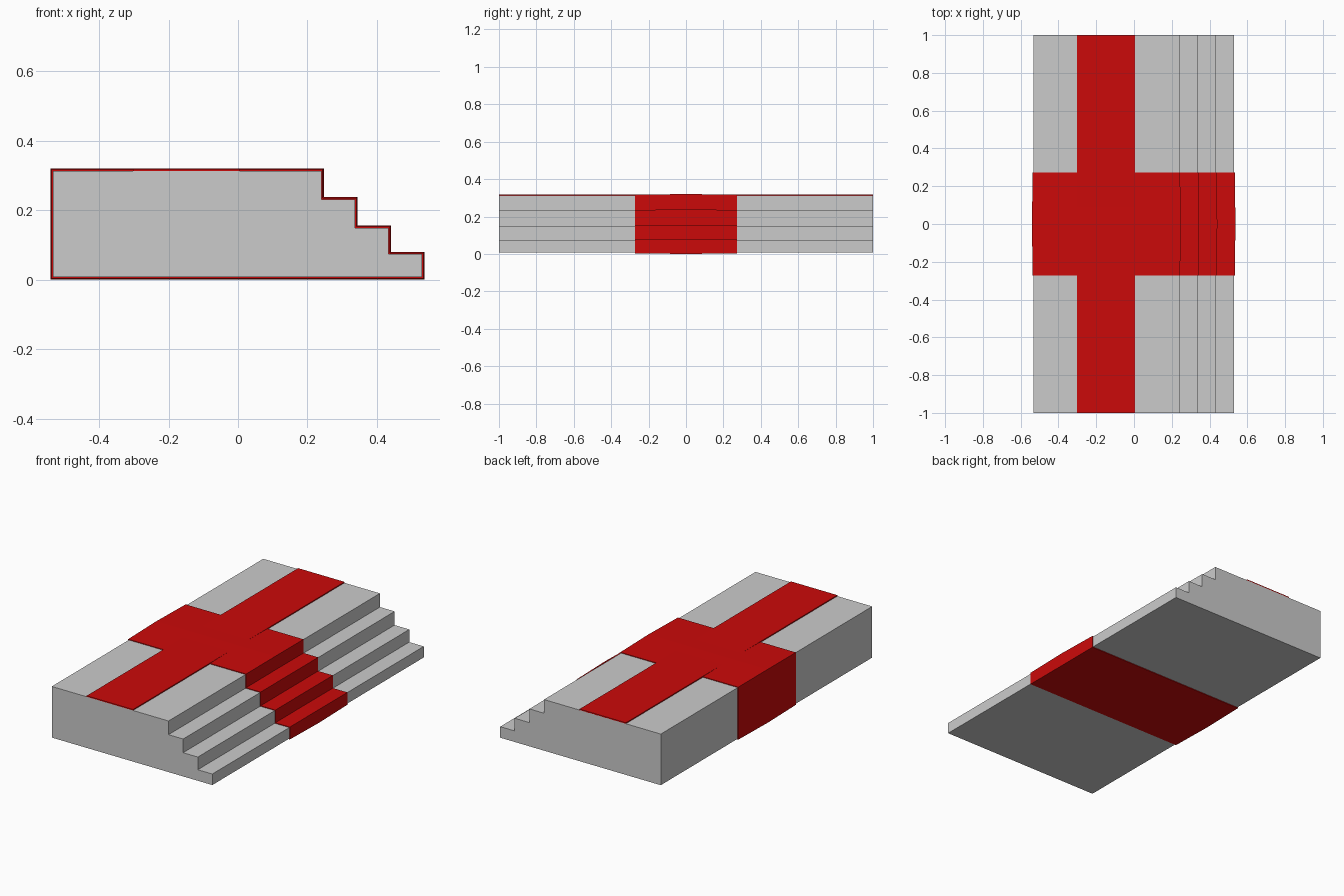
import bpy, bmesh

if "Cube" in bpy.data.objects:
    bpy.data.objects.remove(bpy.data.objects["Cube"])

red = bpy.data.materials.new("carpet_red")
red.diffuse_color = (0.6, 0.003, 0.003, 1)
red.use_nodes = True
red.node_tree.nodes["Principled BSDF"].inputs["Base Color"].default_value = red.diffuse_color

# Side outline of the stepped stage (x, z)
BACK, BASE = -0.533, 0.007
STEPS = [(0.24, 0.313), (0.337, 0.231), (0.434, 0.149), (0.53, 0.073)]


def outline(grow=0.0):
    pts = [(BACK - grow, BASE - grow), (BACK - grow, STEPS[0][1] + grow)]
    for i, (x, z) in enumerate(STEPS):
        below = STEPS[i + 1][1] + grow if i < len(STEPS) - 1 else BASE - grow
        pts += [(x + grow, z + grow), (x + grow, below)]
    return pts


def loft(name, sections, mat=None):
    """Bridge (y, outline) sections along y and cap both ends."""
    bm = bmesh.new()
    rings = [[bm.verts.new((x, y, z)) for x, z in pts] for y, pts in sections]
    n = len(rings[0])
    for a, b in zip(rings, rings[1:]):
        for i in range(n):
            j = (i + 1) % n
            bm.faces.new((a[i], a[j], b[j], b[i]))
    bm.faces.new(rings[0])
    bm.faces.new(rings[-1])
    bmesh.ops.recalc_face_normals(bm, faces=bm.faces)
    mesh = bpy.data.meshes.new(name)
    bm.to_mesh(mesh)
    bm.free()
    obj = bpy.data.objects.new(name, mesh)
    bpy.context.collection.objects.link(obj)
    if mat:
        mesh.materials.append(mat)
    return obj


# Stage with three steps down to the floor tread
loft("stepped_stage", [(-1, outline()), (1, outline())])

# Carpet wrapped right around the stage, bulging slightly in the middle
loft("wrapped_carpet", [(-0.272, outline(0.004)), (0, outline(0.007)),
                        (0.272, outline(0.004))], red)

# Flat carpet runner along the top
runner = [(-0.302, 0.312), (-0.302, 0.319), (0.005, 0.319), (0.005, 0.312)]
loft("long_runner", [(-1, runner), (1, runner)], red)
